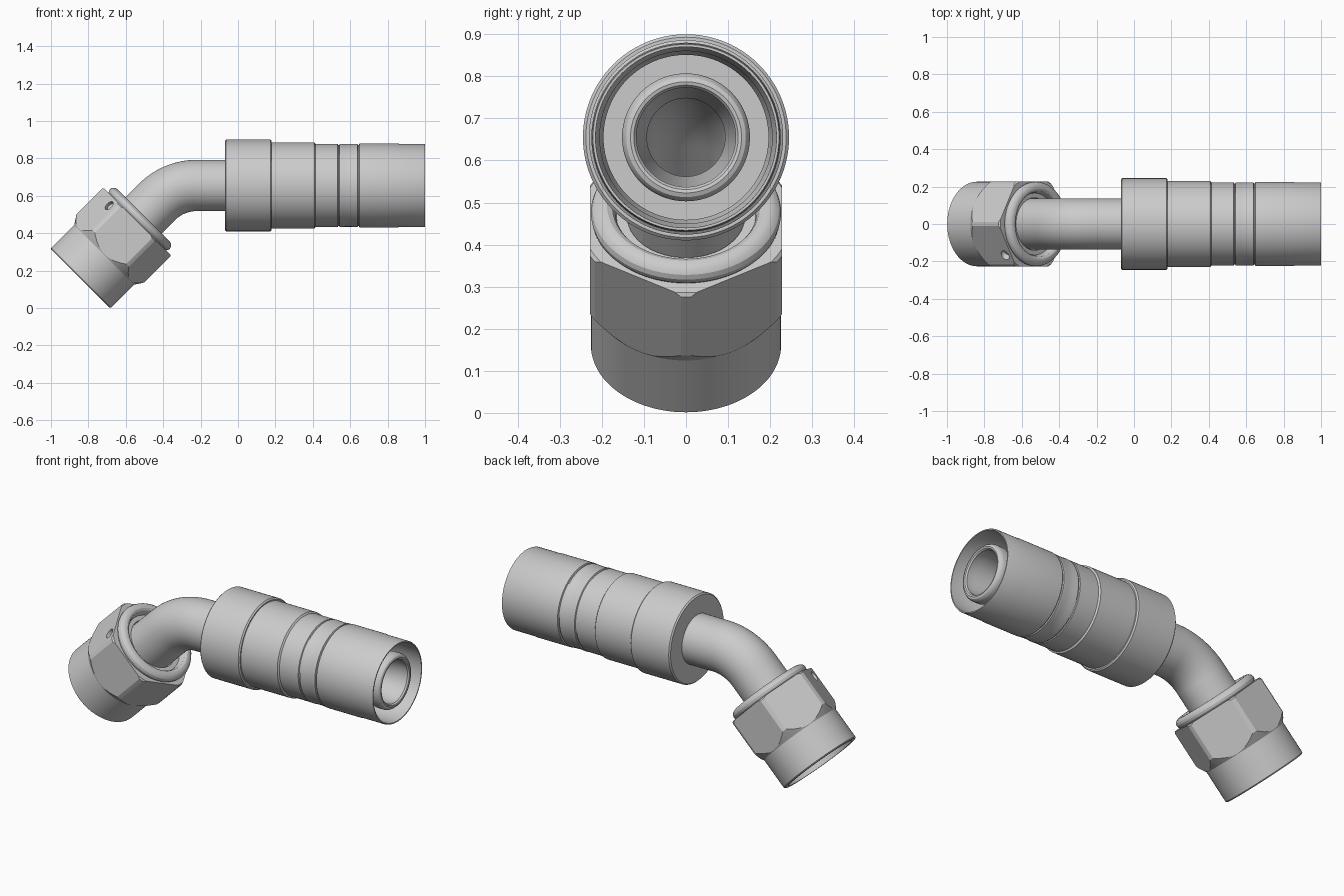
import bpy, bmesh
from math import sin, cos, pi, radians, tan
from mathutils import Vector

if "Cube" in bpy.data.objects:
    bpy.data.objects.remove(bpy.data.objects["Cube"])

Q = radians(45)
Y = Vector((0, 1, 0))
AXIS_Z = 0.655                      # height of the straight axis
END = Vector((-0.843, 0, 0.157))    # centre of the nut's open end
R_BEND = 0.30


def A(x, r):
    """Station on the straight axis."""
    return Vector((x, 0, AXIS_Z)), 0, r


def N(s, r):
    """Station on the tilted nut axis, s measured from the open end."""
    return END + Vector((cos(Q), 0, sin(Q))) * s, Q, r


def bend(r, steps=16):
    """Stations round the 45 degree bend, from straight axis to nut axis."""
    corner = END.x + AXIS_Z - END.z
    c = Vector((corner + R_BEND * tan(Q / 2), 0, AXIS_Z - R_BEND))
    return [(c + R_BEND * Vector((-sin(a), 0, cos(a))), a, r)
            for a in (Q * i / steps for i in range(steps + 1))]


def loft(name, stations, n=96, closed=True, phase=0):
    """Skin circular rings; closed joins last to first, else ends are capped."""
    bm = bmesh.new()
    rings = []
    for p, a, r in stations:
        v = Vector((-sin(a), 0, cos(a)))
        rings.append([bm.verts.new(p + r * (cos(t) * Y + sin(t) * v))
                      for t in (phase + 2 * pi * k / n for k in range(n))])
    pairs = list(zip(rings, rings[1:]))
    if closed:
        pairs.append((rings[-1], rings[0]))
    else:
        bm.faces.new(rings[0])
        bm.faces.new(rings[-1])
    for a, b in pairs:
        for k in range(n):
            j = (k + 1) % n
            bm.faces.new((a[k], a[j], b[j], b[k]))
    bmesh.ops.recalc_face_normals(bm, faces=bm.faces)
    me = bpy.data.meshes.new(name)
    bm.to_mesh(me)
    bm.free()
    ob = bpy.data.objects.new(name, me)
    bpy.context.collection.objects.link(ob)
    return ob


def activate(ob):
    bpy.ops.object.select_all(action='DESELECT')
    ob.select_set(True)
    bpy.context.view_layer.objects.active = ob


def boolean(ob, cutter, op):
    activate(ob)
    m = ob.modifiers.new("cut", 'BOOLEAN')
    m.operation, m.solver, m.object = op, 'EXACT', cutter
    bpy.ops.object.modifier_apply(modifier=m.name)
    bpy.data.objects.remove(cutter)


# Crimp sleeve: collar, steps, shallow grooves and open hose mouth
sleeve = loft("crimp_sleeve", [A(x, r) for x, r in [
    (-0.07, 0.12), (-0.07, 0.238), (-0.063, 0.245), (0.173, 0.245), (0.18, 0.238),
    (0.18, 0.231), (0.408, 0.231), (0.415, 0.222), (0.533, 0.222), (0.536, 0.217),
    (0.541, 0.217), (0.544, 0.223), (0.555, 0.223), (0.57, 0.221), (0.61, 0.221),
    (0.625, 0.223), (0.638, 0.223), (0.641, 0.217), (0.646, 0.217), (0.649, 0.225),
    (0.85, 0.225), (0.86, 0.223), (0.995, 0.223), (1.0, 0.221), (1.0, 0.215),
    (0.86, 0.213), (0.84, 0.205), (0.6, 0.205), (0.58, 0.196), (0.25, 0.196), (0.25, 0.12)]])

# Bent tube with rounded nipple tip, through bore and coned nose
tube = loft("bent_tube",
            [A(0.98, 0.118), A(0.988, 0.124), A(0.99, 0.132), A(0.986, 0.142),
             A(0.977, 0.149), A(0.965, 0.152), A(0.93, 0.152), A(0.91, 0.137), A(-0.07, 0.137)]
            + bend(0.137)
            + [N(0.3, 0.137), N(0.26, 0.19), N(0.2, 0.19), N(0.09, 0.12), N(0.09, 0.095)]
            + bend(0.093)[::-1] + [A(0.8, 0.093), A(0.93, 0.118)])

# Swivel nut: turned body with rolled rear lip, trimmed by a hexagonal prism
nut = loft("swivel_nut", [N(s, r) for s, r in [
    (0, 0.2), (0, 0.22), (0.006, 0.226), (0.18, 0.226), (0.228, 0.257), (0.424, 0.257),
    (0.432, 0.25), (0.432, 0.218), (0.440, 0.224), (0.452, 0.226), (0.464, 0.222),
    (0.473, 0.213), (0.478, 0.2), (0.478, 0.188), (0.472, 0.176), (0.46, 0.169),
    (0.44, 0.165), (0.44, 0.14), (0.36, 0.14), (0.3, 0.2)]])
hexagon = loft("hex_cutter", [N(-0.1, 0.2635), N(0.6, 0.2635)], 6, False, pi / 6)
boolean(nut, hexagon, 'INTERSECT')

# Small drilled hole in the nut
out = (Vector((-sin(Q), 0, cos(Q))) - Y).normalized()
bpy.ops.mesh.primitive_cylinder_add(vertices=32, radius=0.027, depth=0.06,
                                    location=N(0.385, 0)[0] + out * 0.24)
drill = bpy.context.object
drill.rotation_euler = out.to_track_quat('Z', 'Y').to_euler()
boolean(nut, drill, 'DIFFERENCE')

for ob in (sleeve, tube, nut):
    activate(ob)
    bpy.ops.object.shade_smooth_by_angle(angle=radians(25))
